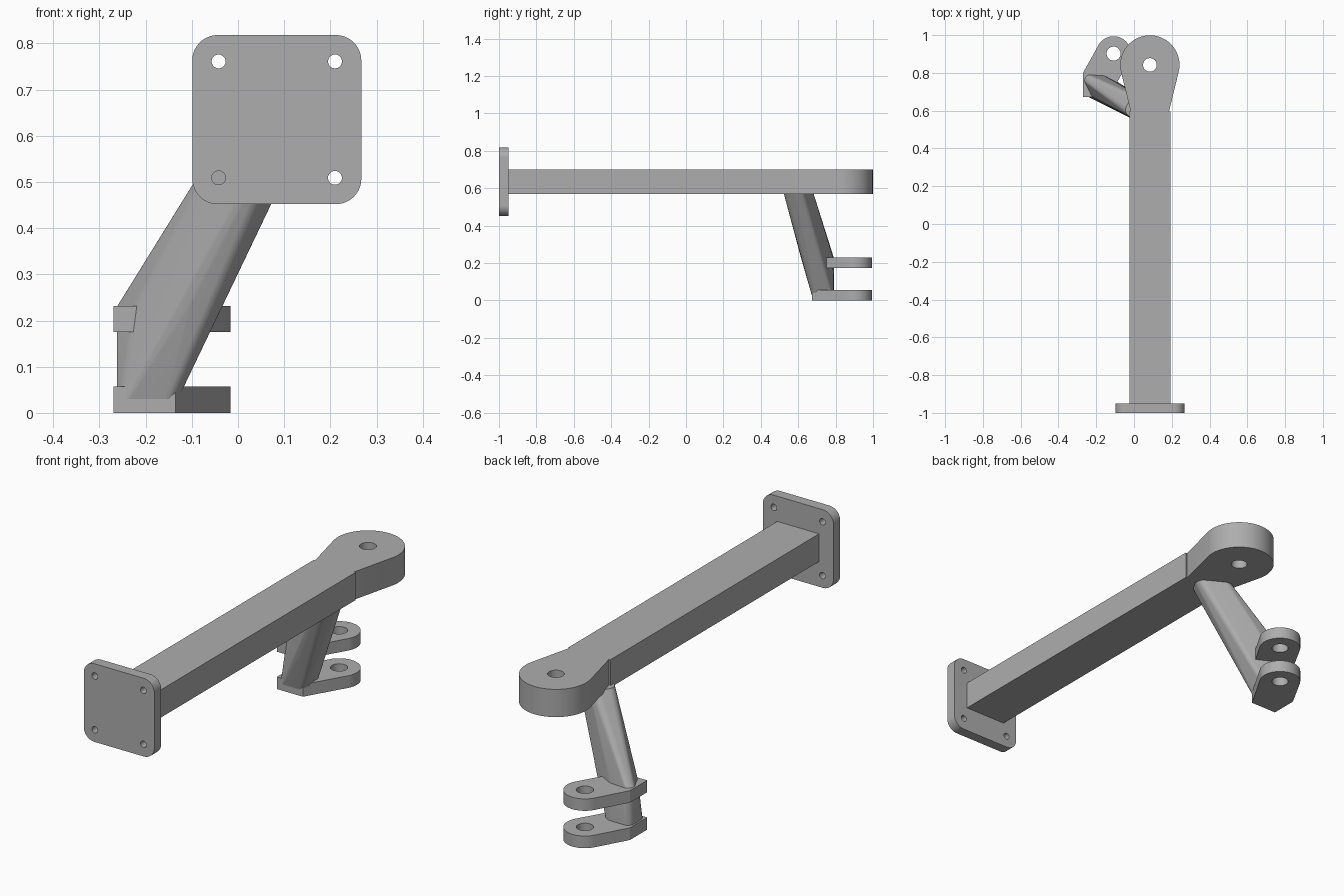
import bpy, bmesh, math
from mathutils import Matrix, Vector
from mathutils.geometry import convex_hull_2d

cube = bpy.data.objects.get("Cube")
if cube:
    bpy.data.objects.remove(cube)

grey = bpy.data.materials.new("plain grey")
grey.use_nodes = True
grey.diffuse_color = (0.42, 0.42, 0.42, 1)
grey.node_tree.nodes["Principled BSDF"].inputs["Base Color"].default_value = grey.diffuse_color


def circle(x, y, r, n=64):
    if r == 0:
        return [(x, y)]
    return [(x + r * math.cos(2 * math.pi * i / n), y + r * math.sin(2 * math.pi * i / n))
            for i in range(n)]


def hull(circles):
    """Outline stretched tightly around circles; radius 0 gives a sharp corner."""
    pts = [p for c in circles for p in circle(*c)]
    return [pts[i] for i in convex_hull_2d(pts)]


def rounded_box(cx, cy, hx, hy, r):
    return [(cx + sx * (hx - r), cy + sy * (hy - r), r) for sx in (-1, 1) for sy in (-1, 1)]


def finish(name, bm):
    bmesh.ops.recalc_face_normals(bm, faces=bm.faces)
    mesh = bpy.data.meshes.new(name)
    bm.to_mesh(mesh)
    bm.free()
    mesh.materials.append(grey)
    obj = bpy.data.objects.new(name, mesh)
    bpy.context.collection.objects.link(obj)
    bpy.ops.object.select_all(action="DESELECT")
    obj.select_set(True)
    bpy.context.view_layer.objects.active = obj
    bpy.ops.object.shade_smooth_by_angle(angle=math.radians(25))
    return obj


def slab(name, outline, holes, low, high, upright=False):
    """Outline with round holes, extruded along z, or along y when upright."""
    curve = bpy.data.curves.new(name, "CURVE")
    curve.dimensions = "2D"
    curve.fill_mode = "BOTH"
    curve.extrude = (high - low) / 2
    for loop in [outline] + [circle(*h) for h in holes]:
        spline = curve.splines.new("POLY")
        spline.points.add(len(loop) - 1)
        for point, (x, y) in zip(spline.points, loop):
            point.co = (x, y, 0, 1)
        spline.use_cyclic_u = True
    helper = bpy.data.objects.new(name + " outline", curve)
    bpy.context.collection.objects.link(helper)
    bpy.context.view_layer.update()
    mesh = bpy.data.meshes.new_from_object(
        helper.evaluated_get(bpy.context.evaluated_depsgraph_get()))
    bm = bmesh.new()
    bm.from_mesh(mesh)
    bpy.data.objects.remove(helper)
    bpy.data.meshes.remove(mesh)
    bmesh.ops.remove_doubles(bm, verts=bm.verts, dist=1e-5)
    mid = (low + high) / 2
    if upright:
        bm.transform(Matrix.Translation((0, mid, 0)) @ Matrix.Rotation(math.pi / 2, 4, "X"))
    else:
        bm.transform(Matrix.Translation((0, 0, mid)))
    return finish(name, bm)


AXIS = 0.084          # x of the beam centre line
LOW, HIGH = 0.57, 0.70  # beam underside and top

# Mounting plate with four bolt holes
bolts = [(AXIS + sx * 0.126, 0.635 + sz * 0.126, 0.015) for sx in (-1, 1) for sz in (-1, 1)]
slab("mounting_plate", hull(rounded_box(AXIS, 0.635, 0.183, 0.183, 0.055)), bolts,
     -1.0, -0.95, upright=True)

# Straight beam
bm = bmesh.new()
bmesh.ops.create_cube(bm, size=1)
bm.transform(Matrix.Translation((AXIS, -0.1775, (LOW + HIGH) / 2))
             @ Matrix.Diagonal((0.217, 1.545, HIGH - LOW, 1)))
finish("beam", bm)

# Teardrop eye at the beam end
slab("beam_eye", hull([(AXIS, 0.842, 0.157), (AXIS - 0.1, 0.59, 0), (AXIS + 0.1, 0.59, 0)]),
     [(AXIS, 0.842, 0.036)], LOW, HIGH)

# Pair of clevis lugs with aligned pin holes
lug = hull([(-0.108, 0.902, 0.092), (-0.27, 0.80, 0), (-0.27, 0.673, 0), (-0.135, 0.673, 0)])
for name, low, high in (("lower_lug", 0.0, 0.057), ("upper_lug", 0.175, 0.231)):
    slab(name, lug, [(-0.108, 0.902, 0.037)], low, high)


# Slanted leg from the beam down to the lugs, ending in an upright foot
def turned_section(cx, cy, scale):
    turn = Matrix.Rotation(math.radians(-29), 2)
    ring = hull(rounded_box(0, 0, 0.085 * scale, 0.06 * scale, 0.04 * scale))
    return [Vector((cx, cy)) + turn @ Vector(p) for p in ring]


sections = [
    (turned_section(0.044, 0.60, 1.0), LOW + 0.01),
    (turned_section(-0.137, 0.70, 1.08), 0.23),
    (hull([(-0.232, 0.76, 0.03)]), 0.23),
    (hull(rounded_box(-0.196, 0.731, 0.066, 0.059, 0.028)), 0.03),
]
bm = bmesh.new()
for ring, z in sections:
    for x, y in ring:
        bm.verts.new((x, y, z))
result = bmesh.ops.convex_hull(bm, input=bm.verts)
loose = [v for v in bm.verts if not v.link_faces]
bmesh.ops.delete(bm, geom=loose, context="VERTS")
finish("slanted_leg", bm)
